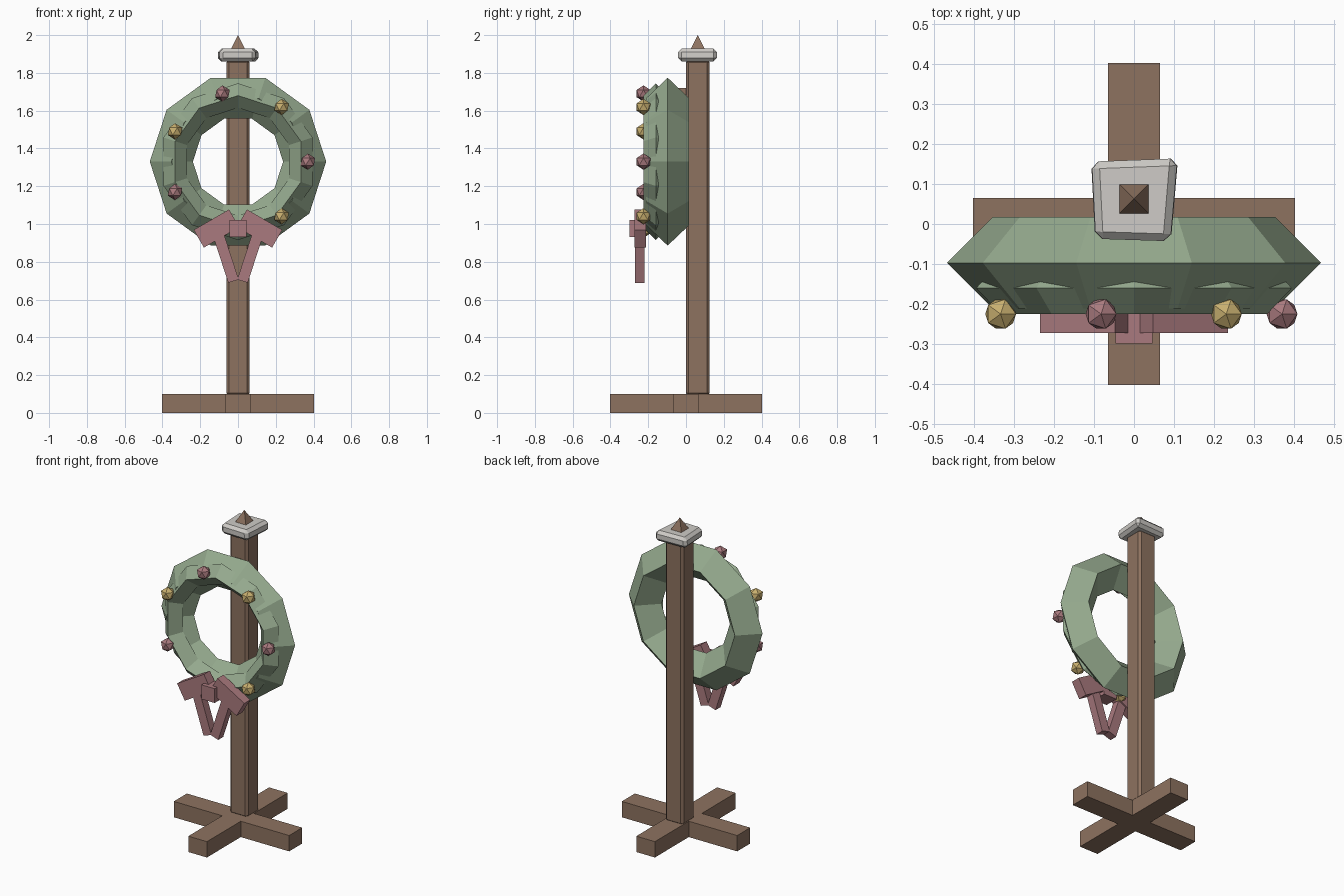
import bpy, bmesh, math
from mathutils import Matrix, Vector

if "Cube" in bpy.data.objects:
    bpy.data.objects.remove(bpy.data.objects["Cube"])


def material(name, rgb):
    m = bpy.data.materials.new(name)
    m.diffuse_color = (*rgb, 1)
    m.use_nodes = True
    m.node_tree.nodes["Principled BSDF"].inputs["Base Color"].default_value = m.diffuse_color
    return m


WOOD = material("brown_wood", (0.27, 0.17, 0.117))
GREEN = material("leaf_green", (0.30, 0.40, 0.27))
PINK = material("dusty_pink", (0.40, 0.195, 0.21))
GOLD = material("soft_gold", (0.58, 0.43, 0.16))
SNOW = material("snow_white", (0.62, 0.60, 0.57))
WREATH_Z = 1.33
POST_Y = 0.0625


def finish(name, bm, mat):
    bmesh.ops.recalc_face_normals(bm, faces=bm.faces)
    me = bpy.data.meshes.new(name)
    bm.to_mesh(me)
    bm.free()
    me.materials.append(mat)
    ob = bpy.data.objects.new(name, me)
    bpy.context.collection.objects.link(ob)
    return ob


def box(name, center, size, mat, tilt=0.0):
    """Box turned by tilt (degrees) about the y axis."""
    bm = bmesh.new()
    bmesh.ops.create_cube(bm, size=1)
    bm.transform(Matrix.Translation(center)
                 @ Matrix.Rotation(math.radians(tilt), 4, 'Y')
                 @ Matrix.Diagonal((*size, 1)))
    return finish(name, bm, mat)


def bevel(ob, width):
    mod = ob.modifiers.new("bevel", 'BEVEL')
    mod.width = width
    mod.segments = 1
    mod.limit_method = 'ANGLE'


def ring(name, y, major, minor, turn, mat, n=10, k=4):
    """Low-poly ring standing upright, facing -y."""
    bm = bmesh.new()
    loops = []
    for i in range(n):
        a = 2 * math.pi * i / n + math.radians(turn)
        loop = []
        for j in range(k):
            b = 2 * math.pi * j / k
            r = major + minor * math.cos(b)
            loop.append(bm.verts.new((r * math.cos(a), y + minor * math.sin(b),
                                      WREATH_Z + r * math.sin(a))))
        loops.append(loop)
    for i in range(n):
        p, q = loops[i], loops[(i + 1) % n]
        for j in range(k):
            bm.faces.new((p[j], p[(j + 1) % k], q[(j + 1) % k], q[j]))
    return finish(name, bm, mat)


# Crossed foot beams and chamfered post
box("foot_beam_side", (0, 0, 0.05), (0.806, 0.13, 0.1), WOOD)
box("foot_beam_front", (0, 0, 0.05), (0.13, 0.806, 0.1), WOOD)
post = box("post", (0, POST_Y, 0.98), (0.124, 0.124, 1.78), WOOD)
bevel(post, 0.014)

# Pointed post tip
bm = bmesh.new()
bmesh.ops.create_cone(bm, cap_ends=True, segments=4, radius1=0.066 * math.sqrt(2),
                      radius2=0, depth=0.13)
bm.transform(Matrix.Translation((0, POST_Y, 1.935)) @ Matrix.Rotation(math.pi / 4, 4, 'Z'))
finish("post_tip", bm, WOOD)

# Slightly uneven snow cap
bm = bmesh.new()
corners = [(-0.108, 0.156), (0.111, 0.164), (0.093, -0.043), (-0.098, -0.037)]
low = [bm.verts.new((x, y, 1.861)) for x, y in corners]
top = [bm.verts.new((x * 0.97, y, 1.928)) for x, y in corners]
bm.faces.new(low)
bm.faces.new(top)
for i in range(4):
    j = (i + 1) % 4
    bm.faces.new((low[i], low[j], top[j], top[i]))
cap = finish("snow_cap", bm, SNOW)
bevel(cap, 0.018)

# Wreath: wide ring plus a slim front ring turned half a step
ring("wreath_main", -0.097, 0.353, 0.114, 0, GREEN)
ring("wreath_front", -0.16, 0.35, 0.065, 18, GREEN)
box("wreath_peg", (0, -0.01, 1.70), (0.04, 0.06, 0.04), WOOD)

# Seven baubles in alternating colours
for i in range(7):
    a = 2 * math.pi * (i - 1) / 7
    bm = bmesh.new()
    bmesh.ops.create_icosphere(bm, subdivisions=1, radius=0.043)
    bm.transform(Matrix.Translation((0.37 * math.cos(a), -0.225,
                                     WREATH_Z + 0.37 * math.sin(a))))
    finish(f"bauble_{i + 1}", bm, PINK if i % 2 else GOLD)

# Bow: knot, two loops, two tails
box("bow_knot", (0, -0.255, 0.976), (0.092, 0.088, 0.09), PINK)
for side, label in ((-1, "left"), (1, "right")):
    box(f"bow_loop_{label}", (side * 0.114, -0.243, 0.976), (0.216, 0.06, 0.108), PINK, side * 30)
    box(f"bow_tail_{label}", (side * 0.064, -0.246, 0.821), (0.058, 0.05, 0.26), PINK, side * 18)
